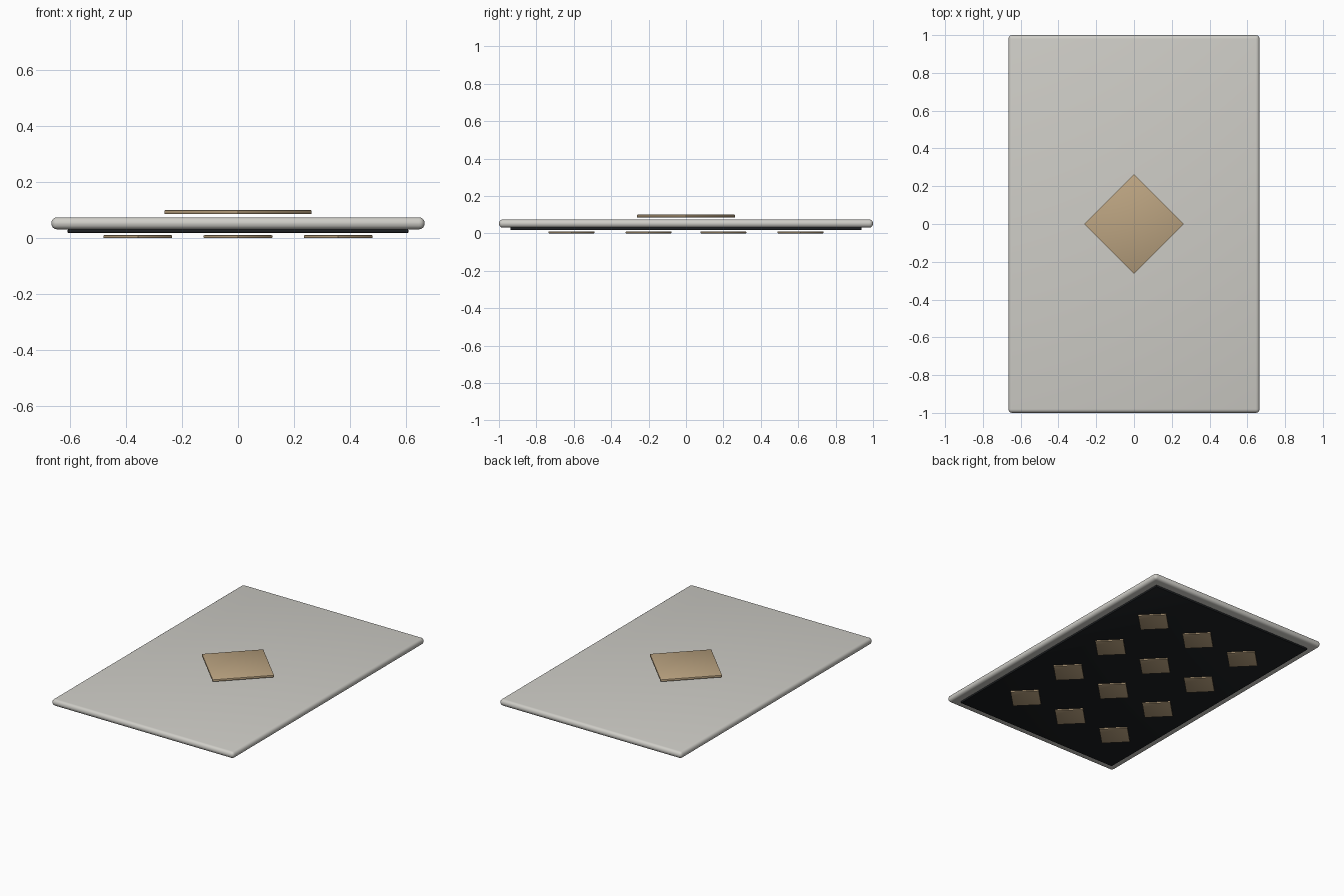
import bpy, math

if "Cube" in bpy.data.objects:
    bpy.data.objects.remove(bpy.data.objects["Cube"])


def material(name, color):
    m = bpy.data.materials.new(name)
    m.diffuse_color = (*color, 1)
    m.use_nodes = True
    m.node_tree.nodes["Principled BSDF"].inputs["Base Color"].default_value = m.diffuse_color
    return m


STONE = material("stone_grey", (0.62, 0.61, 0.57))
BLACK = material("black", (0.012, 0.014, 0.016))
TAN = material("tan", (0.50, 0.37, 0.22))


def plate(name, size, x, y, z0, z1, bevel, segments, mat, turn=0.0):
    """Rounded flat plate spanning z0 to z1."""
    bpy.ops.mesh.primitive_cube_add(size=1, location=(x, y, (z0 + z1) / 2),
                                    rotation=(0, 0, turn))
    ob = bpy.context.object
    ob.name = name
    ob.scale = (size[0], size[1], z1 - z0)
    bpy.ops.object.transform_apply(location=False, rotation=False, scale=True)
    mod = ob.modifiers.new("rounding", 'BEVEL')
    mod.width = bevel
    mod.segments = segments
    bpy.ops.object.modifier_apply(modifier=mod.name)
    bpy.ops.object.shade_smooth_by_angle(angle=math.radians(30))
    ob.data.materials.append(mat)
    return ob


DIAMOND = math.radians(45)

# Main slab with rounded rim
plate("slab", (1.33, 2.0), 0, 0, 0.034, 0.077, 0.02, 4, STONE)

# Dark backing sheet underneath
plate("backing", (1.214, 1.876), 0, 0, 0.021, 0.0345, 0.003, 2, BLACK)

# Diamond inlay floating just above the slab
plate("top_diamond", (0.374, 0.374), 0, 0, 0.088, 0.103, 0.004, 2, TAN, DIAMOND)

# Grid of small diamond pads below the backing
for i, x in enumerate((-0.357, 0, 0.357)):
    for j, y in enumerate((-0.612, -0.2, 0.2, 0.612)):
        plate(f"pad_{i}_{j}", (0.175, 0.175), x, y, 0.003, 0.013, 0.003, 2, TAN, DIAMOND)

# Rest the lowest pads exactly on the ground
for ob in bpy.context.scene.objects:
    ob.location.z -= 0.003
